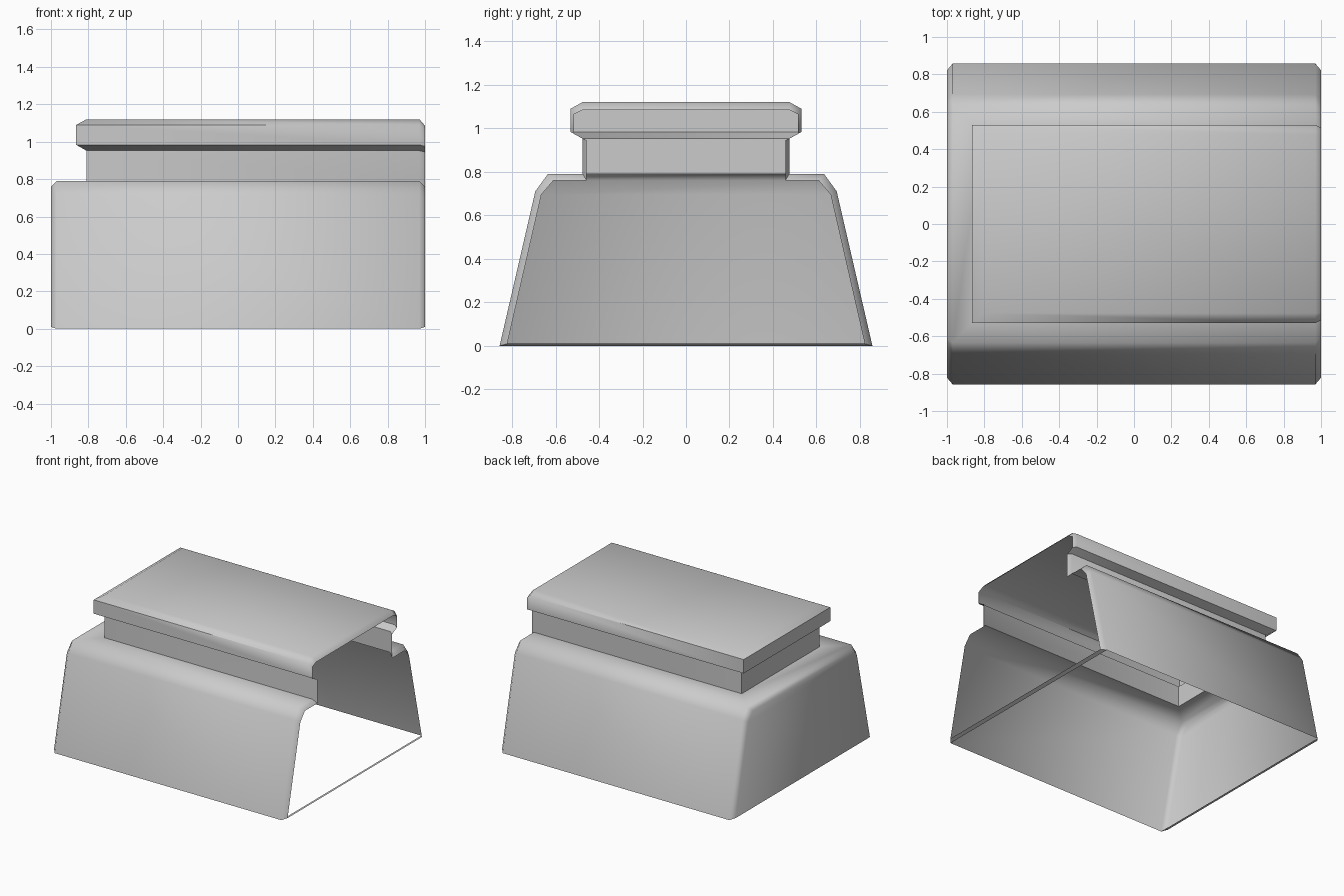
import bpy, bmesh

if "Cube" in bpy.data.objects:
    bpy.data.objects.remove(bpy.data.objects["Cube"])

E = 0.97  # where the end chamfers begin

# each level: outer (y, z), rim at the ends (y, z), left end x, left chamfer x
levels = [
    # tapered lower body
    (0.857, 0.00, 0.822, 0.01, -E, -1.0),
    (0.693, 0.71, 0.665, 0.695, -E, -1.0),
    (0.635, 0.79, 0.610, 0.76, -E, -1.0),
    # shoulder ledge starts (chamfer closes up)
    (0.635, 0.79, 0.610, 0.76, -E, None),
    # neck
    (0.475, 0.79, 0.457, 0.76, -0.81, None),
    (0.475, 0.952, 0.457, 0.945, -0.81, None),
    # overhanging cap
    (0.53, 0.983, 0.515, 0.975, -0.865, None),
    (0.53, 1.09, 0.515, 1.065, -0.865, None),
    (0.477, 1.12, 0.475, 1.085, -0.81, None),
]


def ring(yo, zo, yi, zi, xl, xc):
    """U-shaped row of eight points, open towards +x."""
    left = (xl, yo, zo) if xc is None else (xc, yi, zi)
    half = [(1.0, yi, zi), (E, yo, zo), (xl, yo, zo), left]
    return [(x, -y, z) for x, y, z in half] + half[::-1]


bm = bmesh.new()
rows = [[bm.verts.new(p) for p in ring(*lv)] for lv in levels]
for a, b in zip(rows, rows[1:]):
    for i in range(7):
        bm.faces.new((a[i], a[i + 1], b[i + 1], b[i]))

# cap top and its chamfer at the open end
t = rows[-1]
bm.faces.new((t[1], t[2], t[5], t[6]))
bm.faces.new((t[0], t[1], t[6], t[7]))
# thin bottom strips at both ends
b = rows[0]
bm.faces.new((b[0], b[7], b[6], b[1]))
bm.faces.new((b[2], b[5], b[4], b[3]))

bmesh.ops.remove_doubles(bm, verts=bm.verts, dist=0.0005)
bmesh.ops.recalc_face_normals(bm, faces=bm.faces)
top = max(bm.faces, key=lambda f: f.calc_center_median().z)
if top.normal.z < 0:
    bmesh.ops.reverse_faces(bm, faces=bm.faces)

mesh = bpy.data.meshes.new("open_housing")
bm.to_mesh(mesh)
bm.free()
obj = bpy.data.objects.new("open_housing", mesh)
bpy.context.collection.objects.link(obj)
bpy.context.view_layer.objects.active = obj
obj.select_set(True)
bpy.ops.object.shade_smooth_by_angle(angle=1.0)
